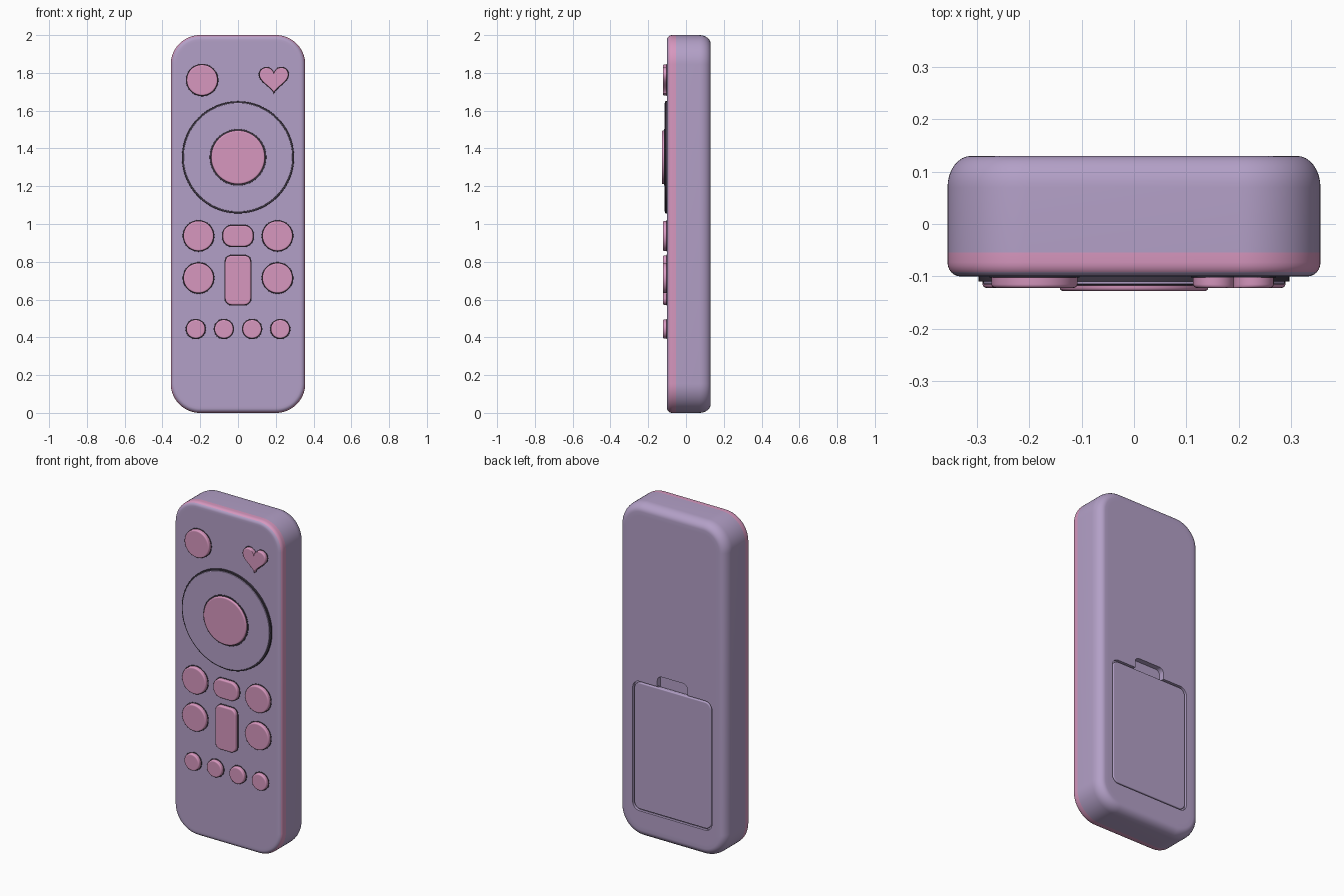
import bpy, bmesh
from math import sin, cos, pi, radians

cube = bpy.data.objects.get("Cube")
if cube:
    bpy.data.objects.remove(cube)


def material(name, colour):
    mat = bpy.data.materials.new(name)
    mat.use_nodes = True
    mat.diffuse_color = (*colour, 1)
    bsdf = next(n for n in mat.node_tree.nodes if n.type == 'BSDF_PRINCIPLED')
    bsdf.inputs["Base Color"].default_value = (*colour, 1)
    bsdf.inputs["Roughness"].default_value = 0.6
    return mat


LAVENDER = material("lavender plastic", (0.45, 0.35, 0.57))
PINK = material("pink plastic", (0.68, 0.31, 0.52))
DARK = material("dark gap", (0.05, 0.04, 0.06))


# Outlines: functions of an inset that return (x, z) points
def rounded(cx, cz, w, h, r, steps=12):
    def points(inset):
        rr = max(r - inset, 0.002)
        dx, dz = w / 2 - inset - rr, h / 2 - inset - rr
        out = []
        for q, (sx, sz) in enumerate([(1, 1), (-1, 1), (-1, -1), (1, -1)]):
            for i in range(steps + 1):
                a = (q + i / steps) * pi / 2
                out.append((cx + sx * dx + rr * cos(a), cz + sz * dz + rr * sin(a)))
        return out
    return points


def circle(cx, cz, r, n=64):
    def points(inset):
        return [(cx + (r - inset) * cos(2 * pi * i / n),
                 cz + (r - inset) * sin(2 * pi * i / n)) for i in range(n)]
    return points


def heart(cx, cz, width, n=64):
    def points(inset):
        s = (width - 2 * inset) / 32
        angles = [-2 * pi * i / n for i in range(n)]
        return [(cx + s * 16 * sin(a) ** 3,
                 cz + s * (13 * cos(a) - 5 * cos(2 * a) - 2 * cos(3 * a) - cos(4 * a)))
                for a in angles]
    return points


def loft(name, outline, layers, mat):
    """Skin an outline through (y, inset) layers and cap both ends."""
    bm = bmesh.new()
    rings = [[bm.verts.new((x, y, z)) for x, z in outline(inset)] for y, inset in layers]
    for a, b in zip(rings, rings[1:]):
        for i in range(len(a)):
            j = (i + 1) % len(a)
            bm.faces.new((a[i], a[j], b[j], b[i]))
    bm.faces.new(rings[0])
    bm.faces.new(rings[-1])
    bmesh.ops.remove_doubles(bm, verts=bm.verts, dist=1e-6)
    bmesh.ops.recalc_face_normals(bm, faces=bm.faces)
    mesh = bpy.data.meshes.new(name)
    bm.to_mesh(mesh)
    bm.free()
    obj = bpy.data.objects.new(name, mesh)
    bpy.context.collection.objects.link(obj)
    mesh.materials.append(mat)
    return obj


def activate(obj):
    bpy.ops.object.select_all(action='DESELECT')
    obj.select_set(True)
    bpy.context.view_layer.objects.active = obj


def smooth(obj):
    activate(obj)
    bpy.ops.object.shade_smooth_by_angle(angle=radians(32))
    return obj


def fillet(y, depth, inset, direction, steps=6):
    """Quarter-round from a cap at y, ordered cap first, with a support ring."""
    arc = [(y + direction * depth * (1 - cos(i / steps * pi / 2)),
            inset * (1 - sin(i / steps * pi / 2))) for i in range(steps + 1)]
    return [(y, inset * 1.5)] + arc


def button(name, outline, front, back=-0.09, mat=PINK, edge=0.007):
    return smooth(loft(name, outline, fillet(front, edge, edge, 1, 4) + [(back, 0)], mat))


# Body shell with a pink band behind the front edge
layers = (fillet(-0.1, 0.027, 0.024, 1) + [(-0.054, 0)]
          + fillet(0.13, 0.06, 0.045, -1, 8)[::-1])
body = loft("body", rounded(0, 1, 0.712, 2, 0.155, 16), layers, LAVENDER)
body.data.materials.append(PINK)
for face in body.data.polygons:
    face.material_index = int(-0.093 < face.center.y < -0.054)

# Battery bay and finger notch cut into the back
cutters = [
    loft("battery_bay_cutter", rounded(0, 0.547, 0.526, 0.776, 0.045), [(0.114, 0), (0.2, 0)], LAVENDER),
    loft("notch_cutter", rounded(0, 0.95, 0.2, 0.1, 0.03), [(0.098, 0), (0.2, 0)], LAVENDER),
]
for cutter in cutters:
    activate(body)
    cut = body.modifiers.new("cut", 'BOOLEAN')
    cut.operation = 'DIFFERENCE'
    cut.solver = 'EXACT'
    cut.object = cutter
    bpy.ops.object.modifier_apply(modifier=cut.name)
    bpy.data.objects.remove(cutter)
smooth(body)

# Battery cover sits in the bay with a thin gap
smooth(loft("battery_cover", rounded(0, 0.547, 0.508, 0.758, 0.038),
            [(0.105, 0)] + fillet(0.128, 0.005, 0.005, -1, 4)[::-1], LAVENDER))

# Direction pad: dark surround, raised disc, dark ring, centre button
PAD_Z = 1.353
button("pad_surround", circle(0, PAD_Z, 0.297, 96), -0.110, mat=DARK, edge=0.002)
button("pad_disc", circle(0, PAD_Z, 0.288, 96), -0.115, mat=LAVENDER, edge=0.002)
button("centre_gap", circle(0, PAD_Z, 0.150), -0.117, mat=DARK, edge=0.001)
button("centre_button", circle(0, PAD_Z, 0.142), -0.128)

# Buttons, each with a narrow dark gap around its foot
buttons = {
    "power_button": lambda g: circle(-0.19, 1.762, 0.082 + g),
    "heart_button": lambda g: heart(0.19, 1.772, 0.154 + 2 * g),
    "pill_button": lambda g: rounded(0, 0.937, 0.162 + 2 * g, 0.112 + 2 * g, 0.05 + g),
    "rocker_button": lambda g: rounded(0, 0.703, 0.136 + 2 * g, 0.262 + 2 * g, 0.035 + g),
}
for side, sx in (("left", 1), ("right", -1)):
    for row, z in (("upper", 0.937), ("lower", 0.714)):
        buttons[f"{row}_{side}_button"] = lambda g, x=sx * 0.209, z=z: circle(x, z, 0.08 + g)
for i in range(4):
    buttons[f"small_button_{i + 1}"] = lambda g, x=(i - 1.5) * 0.149: circle(x, 0.444, 0.05 + g)

for name, outline in buttons.items():
    button(name, outline(0), -0.122)
    button(name + "_gap", outline(0.004), -0.102, mat=DARK, edge=0.001)
